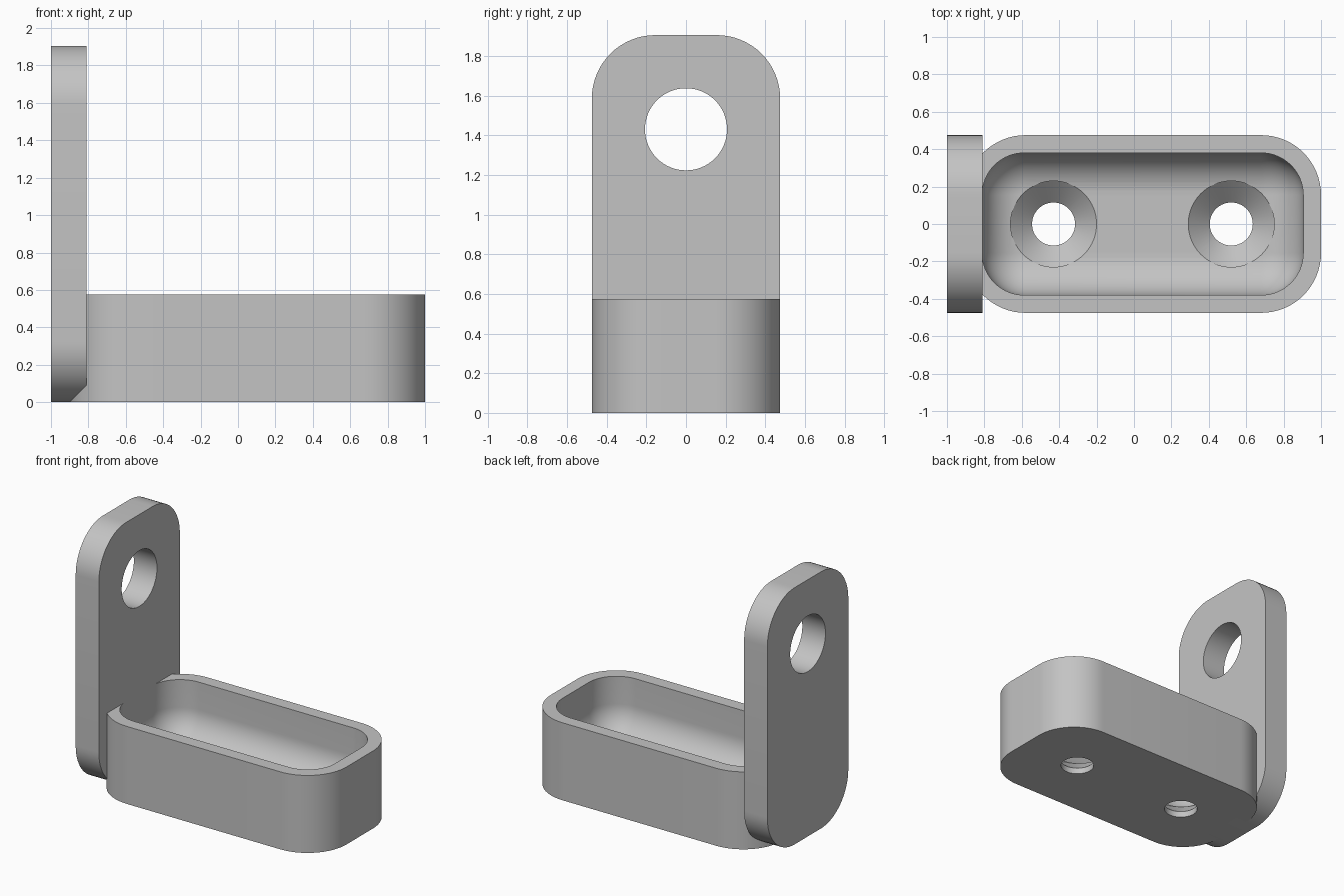
import bpy, bmesh, math
from mathutils import Matrix, Vector

cube = bpy.data.objects.get("Cube")
if cube:
    bpy.data.objects.remove(cube)

DEPTH = 0.475       # half width of both parts
CORNER = 0.32       # outer corner radius
WALL = 0.095
FLOOR = 0.15
HEIGHT = 0.575
PLATE_FACE = -0.81

grey = bpy.data.materials.new("light grey")
grey.use_nodes = True
colour = (0.55, 0.55, 0.55, 1)
grey.diffuse_color = colour
grey.node_tree.nodes["Principled BSDF"].inputs["Base Color"].default_value = colour


def rounded_rect(u0, u1, v0, v1, r, steps=16):
    """Counter-clockwise outline with round corners."""
    corners = [(u1 - r, v1 - r), (u0 + r, v1 - r), (u0 + r, v0 + r), (u1 - r, v0 + r)]
    points = []
    for i, (cu, cv) in enumerate(corners):
        for s in range(steps + 1):
            a = math.pi / 2 * (i + s / steps)
            points.append((cu + r * math.cos(a), cv + r * math.sin(a)))
    return points


def circle(r, n=64):
    return [(r * math.cos(2 * math.pi * i / n), r * math.sin(2 * math.pi * i / n)) for i in range(n)]


def loft(name, layers, matrix=Matrix()):
    """Closed solid through a stack of (height, outline) layers."""
    bm = bmesh.new()
    rings = [[bm.verts.new((u, v, z)) for u, v in outline] for z, outline in layers]
    n = len(rings[0])
    for low, high in zip(rings, rings[1:]):
        for i in range(n):
            j = (i + 1) % n
            bm.faces.new((low[i], low[j], high[j], high[i]))
    bm.faces.new(rings[0][::-1])
    bm.faces.new(rings[-1])
    bm.transform(matrix)
    bmesh.ops.recalc_face_normals(bm, faces=bm.faces)
    mesh = bpy.data.meshes.new(name)
    bm.to_mesh(mesh)
    bm.free()
    obj = bpy.data.objects.new(name, mesh)
    mesh.materials.append(grey)
    bpy.context.collection.objects.link(obj)
    return obj


def cut(target, cutter, keep=False):
    mod = target.modifiers.new("cut", 'BOOLEAN')
    mod.operation = 'DIFFERENCE'
    mod.solver = 'EXACT'
    mod.object = cutter
    bpy.context.view_layer.objects.active = target
    bpy.ops.object.modifier_apply(modifier=mod.name)
    if not keep:
        bpy.data.objects.remove(cutter)


# Upright plate with a round hole; its outline lies in the y-z plane
along_x = Matrix(((0, 0, 1, 0), (1, 0, 0, 0), (0, 1, 0, 0), (0, 0, 0, 1)))
outline = rounded_rect(-DEPTH, DEPTH, 0, 1.905, CORNER)
plate = loft("upright_plate", [(-1, outline), (PLATE_FACE, outline)], along_x)
hole_at = Matrix.Translation(Vector((0, 0, 1.43))) @ along_x
cut(plate, loft("plate_hole", [(-1.2, circle(0.207)), (-0.6, circle(0.207))], hole_at))

# Tray body, running slightly into the plate
outline = rounded_rect(-0.9, 1, -DEPTH, DEPTH, CORNER)
tray = loft("tray", [(0, outline), (HEIGHT, outline)])

# Hollow with a large fillet around the floor
inner_r, fillet = CORNER - WALL, 0.22
layers = []
for s in range(17):
    a = math.pi / 2 * s / 16
    inset = fillet * (1 - math.sin(a))
    layers.append((FLOOR + fillet * (1 - math.cos(a)),
                   rounded_rect(PLATE_FACE - 0.002 + inset, 1 - WALL - inset,
                                -DEPTH + WALL + inset, DEPTH - WALL - inset, inner_r - inset)))
layers.append((HEIGHT + 0.1, layers[-1][1]))
cut(tray, loft("tray_hollow", layers))

# Countersunk screw holes
small, large = circle(0.115), circle(0.23)
for x in (-0.43, 0.52):
    cut(tray, loft("screw_hole", [(-0.1, small), (0.045, small), (FLOOR, large), (0.4, large)],
                   Matrix.Translation((x, 0, 0))))

# Trim the tray where the plate passes through it
cut(tray, plate, keep=True)

# Smooth curved walls, sharp rims
for obj in (plate, tray):
    bpy.ops.object.select_all(action='DESELECT')
    obj.select_set(True)
    bpy.context.view_layer.objects.active = obj
    bpy.ops.object.shade_smooth_by_angle(angle=math.radians(30))
